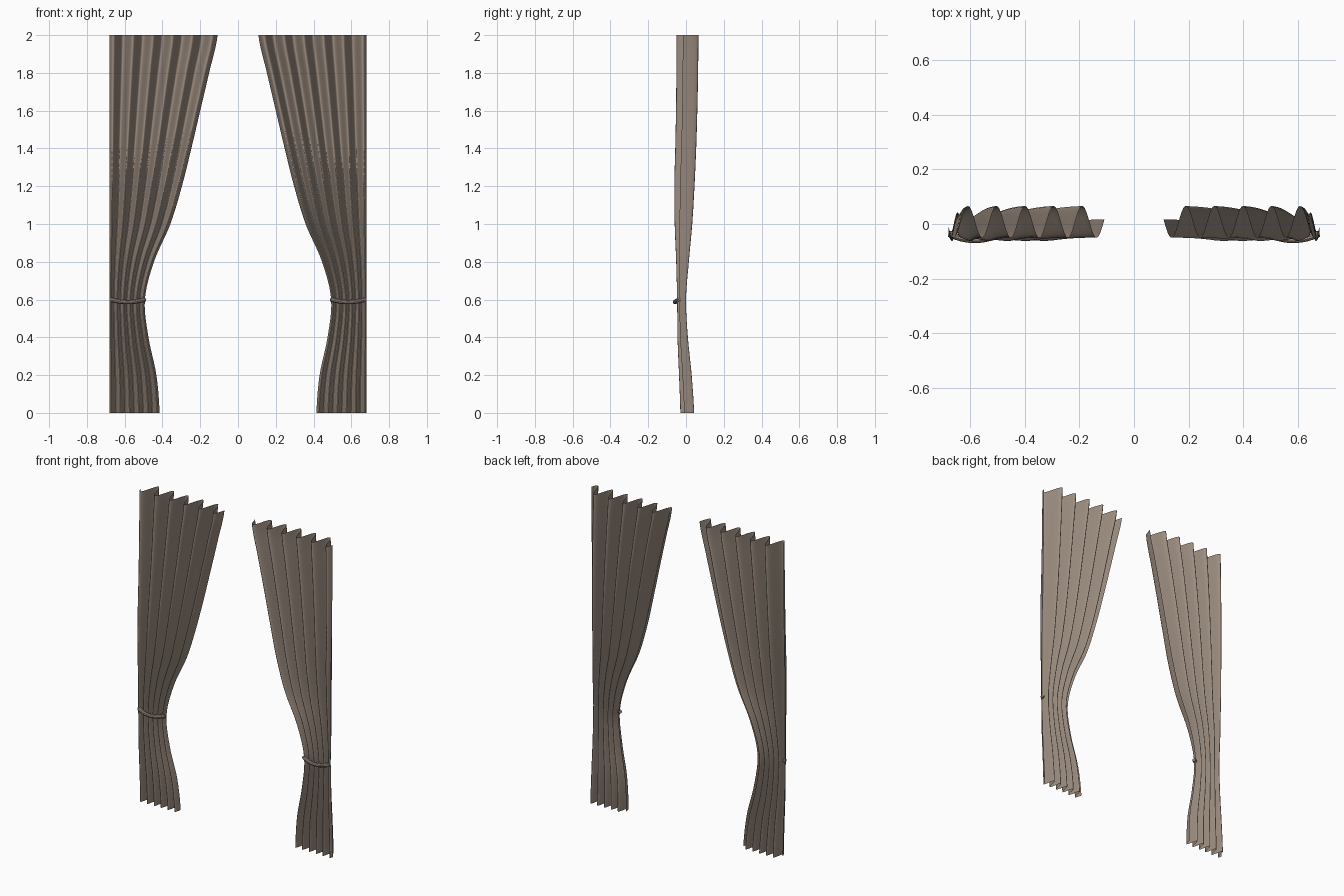
import bpy, math

cube = bpy.data.objects.get("Cube")
if cube:
    bpy.data.objects.remove(cube, do_unlink=True)


def material(name, color):
    m = bpy.data.materials.new(name)
    m.use_nodes = True
    m.diffuse_color = color
    m.node_tree.nodes["Principled BSDF"].inputs["Base Color"].default_value = color
    return m


cloth = material("taupe cloth", (0.33, 0.265, 0.215, 1))

OUTER, ROWS, COLS = 0.68, 60, 110
STEP = 0.2
# Every 0.2 of height from the floor: inner edge, front limit and back limit
INNER = [0.415, 0.432, 0.474, 0.493, 0.445, 0.358, 0.297, 0.247, 0.2, 0.153, 0.108]
FRONT = [-0.03, -0.037, -0.045, -0.047, -0.052, -0.06, -0.062, -0.057, -0.053, -0.051, -0.05]
BACK = [0.043, 0.03, 0.01, 0.0, 0.015, 0.033, 0.045, 0.054, 0.06, 0.064, 0.066]


def smooth_at(keys, z):
    """Smooth curve through evenly spaced keys."""
    f = z / STEP
    i = min(int(f), len(keys) - 2)
    t = f - i
    a, b, c, d = (keys[max(0, min(len(keys) - 1, i + k))] for k in (-1, 0, 1, 2))
    return b + t / 2 * (c - a + t * (2 * a - 5 * b + 4 * c - d + t * (3 * (b - c) + d - a)))


def pleat(u):
    return math.cos(math.tau * (u - 0.142) / 0.183)


def curtain(name, side):
    verts, faces = [], []
    for r in range(ROWS + 1):
        z = 2 * r / ROWS
        inner, front, back = (smooth_at(k, z) for k in (INNER, FRONT, BACK))
        for c in range(COLS + 1):
            u = c / COLS
            y = (front + back) / 2 + (back - front) / 2 * pleat(u)
            verts.append((side * (inner + (OUTER - inner) * u), y, z))
    w = COLS + 1
    for r in range(ROWS):
        for c in range(COLS):
            i = r * w + c
            quad = (i, i + 1, i + w + 1, i + w)
            faces.append(quad if side > 0 else quad[::-1])
    mesh = bpy.data.meshes.new(name)
    mesh.from_pydata(verts, [], faces)
    mesh.materials.append(cloth)
    mesh.shade_smooth()
    ob = bpy.data.objects.new(name, mesh)
    bpy.context.collection.objects.link(ob)


def tieback(name, side):
    # Rounded cord that bows around the front of the gathered cloth
    curve = bpy.data.curves.new(name, "CURVE")
    curve.dimensions = "3D"
    curve.bevel_depth = 0.012
    curve.bevel_resolution = 3
    curve.use_fill_caps = True
    spline = curve.splines.new("POLY")
    n = 16
    spline.points.add(n)
    for i, p in enumerate(spline.points):
        t = 2 * i / n - 1
        bow = 1 - t * t
        p.co = (side * (0.584 + 0.092 * t), -0.036 - 0.022 * bow, 0.601 - 0.014 * bow, 1)
    curve.materials.append(cloth)
    ob = bpy.data.objects.new(name, curve)
    bpy.context.collection.objects.link(ob)
    bpy.ops.object.select_all(action="DESELECT")
    ob.select_set(True)
    bpy.context.view_layer.objects.active = ob
    bpy.ops.object.convert(target="MESH")
    bpy.ops.object.shade_smooth_by_angle()


for label, side in (("left", 1), ("right", -1)):
    curtain(label + "_curtain", side)
    tieback(label + "_tieback", side)
